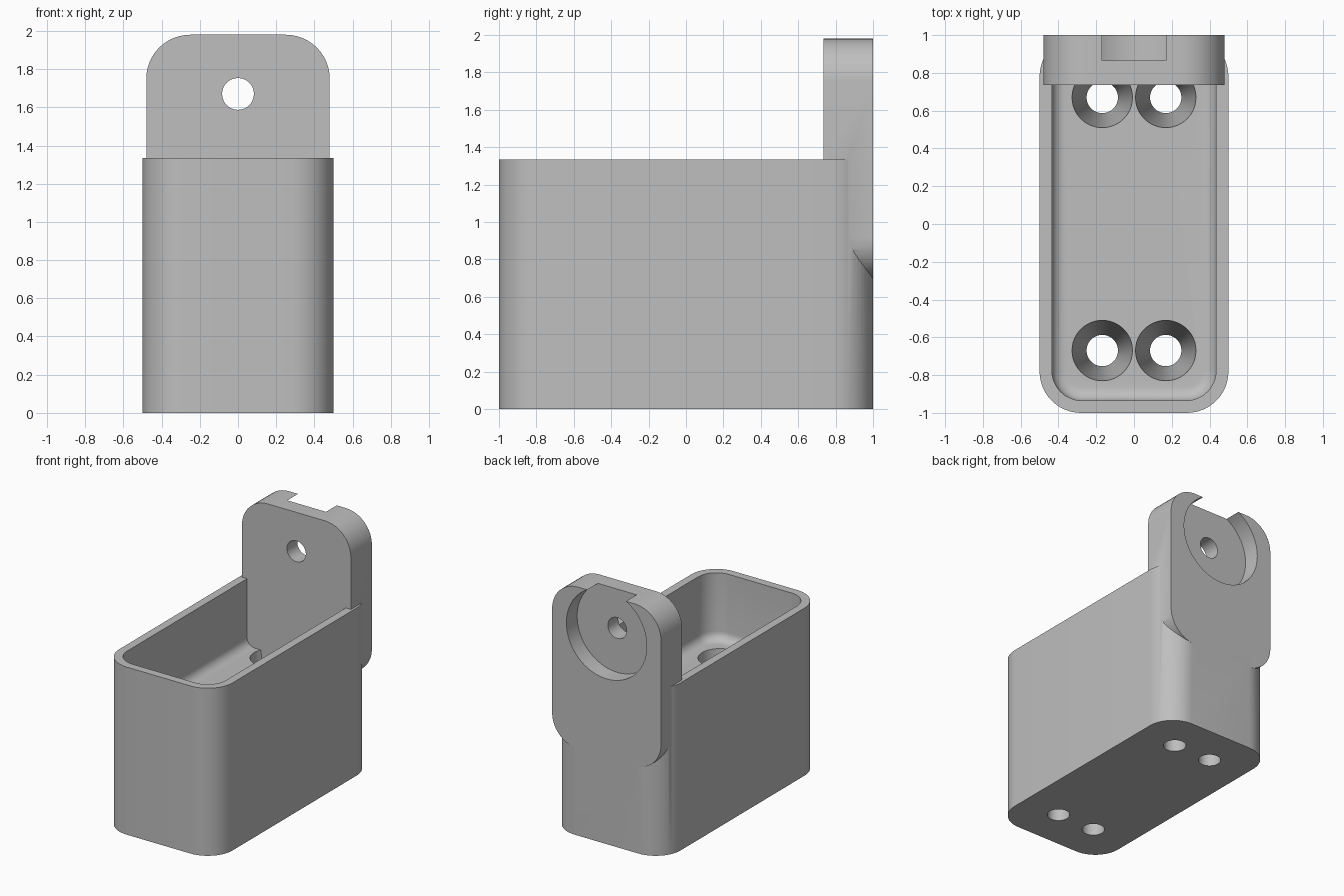
import bpy, bmesh
from math import sin, cos, pi, radians
from mathutils import Matrix

cube = bpy.data.objects.get("Cube")
if cube:
    bpy.data.objects.remove(cube, do_unlink=True)

grey = bpy.data.materials.new("plain_grey")
grey.use_nodes = True
colour = (0.52, 0.52, 0.52, 1)
grey.diffuse_color = colour
grey.node_tree.nodes["Principled BSDF"].inputs["Base Color"].default_value = colour


def outline(half_x, half_y, radius, steps):
    """Rounded rectangle; a circle when the radius equals both halves."""
    points = []
    for corner, (sx, sy) in enumerate([(1, 1), (-1, 1), (-1, -1), (1, -1)]):
        for i in range(steps + 1):
            a = (corner + i / steps) * pi / 2
            points.append((sx * (half_x - radius) + radius * cos(a),
                           sy * (half_y - radius) + radius * sin(a)))
    return points


def solid(name, half_x, half_y, radius, levels, centre=(0, 0, 0), along_y=False, steps=12):
    """Loft a rounded outline through (inset, height) levels."""
    bm = bmesh.new()
    rings = []
    for inset, z in levels:
        pts = outline(half_x - inset, half_y - inset, radius - inset, steps)
        rings.append([bm.verts.new((x, y, z)) for x, y in pts])
    n = len(rings[0])
    for low, high in zip(rings, rings[1:]):
        for i in range(n):
            j = (i + 1) % n
            bm.faces.new((low[i], low[j], high[j], high[i]))
    bm.faces.new(rings[0][::-1])
    bm.faces.new(rings[-1])
    bmesh.ops.remove_doubles(bm, verts=bm.verts, dist=1e-5)
    if along_y:
        bm.transform(Matrix.Rotation(radians(-90), 4, 'X'))
    bm.transform(Matrix.Translation(centre))
    bmesh.ops.recalc_face_normals(bm, faces=bm.faces)
    mesh = bpy.data.meshes.new(name)
    bm.to_mesh(mesh)
    bm.free()
    mesh.materials.append(grey)
    obj = bpy.data.objects.new(name, mesh)
    bpy.context.collection.objects.link(obj)
    return obj


def combine(target, other, operation):
    mod = target.modifiers.new("combine", 'BOOLEAN')
    mod.operation = operation
    mod.solver = 'EXACT'
    mod.object = other
    bpy.context.view_layer.objects.active = target
    bpy.ops.object.modifier_apply(modifier=mod.name)
    bpy.data.objects.remove(other, do_unlink=True)


RIM, FLOOR, FILLET = 1.335, 0.8, 0.07

# Block with a tray cavity that has a rounded floor edge
holder = solid("holder_box", 0.5, 1, 0.22, [(0, 0), (0, RIM)])
bend = [(FILLET * (1 - sin(a)), FLOOR + FILLET * (1 - cos(a)))
        for a in (i * pi / 12 for i in range(7))]
cavity = solid("cavity", 0.435, 0.935, 0.16, bend + [(0, RIM + 0.1)])
combine(holder, cavity, 'DIFFERENCE')

# Four tapered screw holes through the floor
R_TOP, R_HOLE = 0.16, 0.083
for x in (-0.168, 0.168):
    for y in (-0.67, 0.67):
        taper = R_TOP - R_HOLE
        hole = solid("screw_hole", R_TOP, R_TOP, R_TOP,
                     [(taper, -0.1), (taper, 0.05), (0, FLOOR), (0, FLOOR + 0.02)],
                     (x, y, 0))
        combine(holder, hole, 'DIFFERENCE')

# Upright mounting tab at the back
tab = solid("mounting_tab", 0.48, 0.645, 0.23, [(0, 0.735), (0, 1)],
            (0, 0, 1.335), along_y=True)
combine(holder, tab, 'UNION')

# Round recess in the back of the tab, open at the top, and its bolt hole
for name, r, start, end in (("recess", 0.354, 0.865, 1.1), ("bolt_hole", 0.083, 0.6, 1.1)):
    cutter = solid(name, r, r, r, [(0, start), (0, end)], (0, 0, 1.67), along_y=True, steps=16)
    combine(holder, cutter, 'DIFFERENCE')

bpy.ops.object.select_all(action='DESELECT')
holder.select_set(True)
bpy.context.view_layer.objects.active = holder
bpy.ops.object.shade_smooth_by_angle(angle=radians(30))
